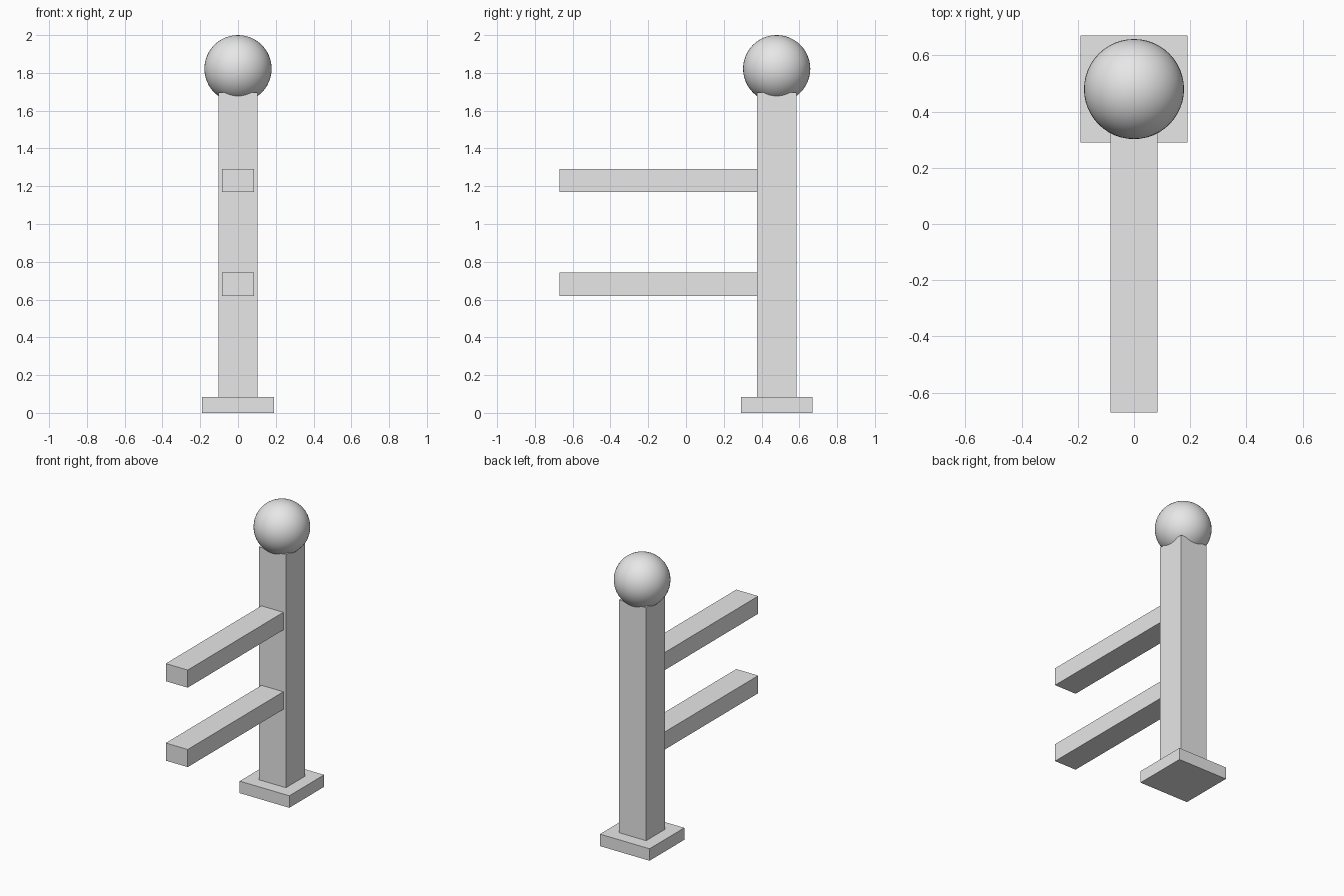
import bpy

if "Cube" in bpy.data.objects:
    bpy.data.objects.remove(bpy.data.objects["Cube"])

grey = bpy.data.materials.new("light_grey")
grey.diffuse_color = (0.8, 0.8, 0.8, 1)
grey.use_nodes = True
grey.node_tree.nodes["Principled BSDF"].inputs["Base Color"].default_value = grey.diffuse_color

POST_Y = 0.48


def box(name, x, y, z):
    """Box spanning the (min, max) ranges x, y, z."""
    spans = (x, y, z)
    bpy.ops.mesh.primitive_cube_add(size=1, location=[(a + b) / 2 for a, b in spans])
    ob = bpy.context.object
    ob.name = name
    ob.scale = [b - a for a, b in spans]
    bpy.ops.object.transform_apply(location=False, rotation=False, scale=True)
    ob.data.materials.append(grey)
    return ob


# Square foot and upright post
box("base_plate", (-0.19, 0.19), (POST_Y - 0.19, POST_Y + 0.19), (0, 0.083))
box("post", (-0.104, 0.104), (POST_Y - 0.104, POST_Y + 0.104), (0.083, 1.695))

# Two horizontal rails reaching forward from the post
for name, bottom in (("lower_rail", 0.62), ("upper_rail", 1.17)):
    box(name, (-0.084, 0.084), (-0.67, POST_Y - 0.104), (bottom, bottom + 0.122))

# Ball finial sunk into the post top
bpy.ops.mesh.primitive_uv_sphere_add(segments=48, ring_count=24, radius=0.178,
                                     location=(0, POST_Y, 1.822))
ball = bpy.context.object
ball.name = "ball_finial"
ball.data.materials.append(grey)
bpy.ops.object.shade_smooth()
